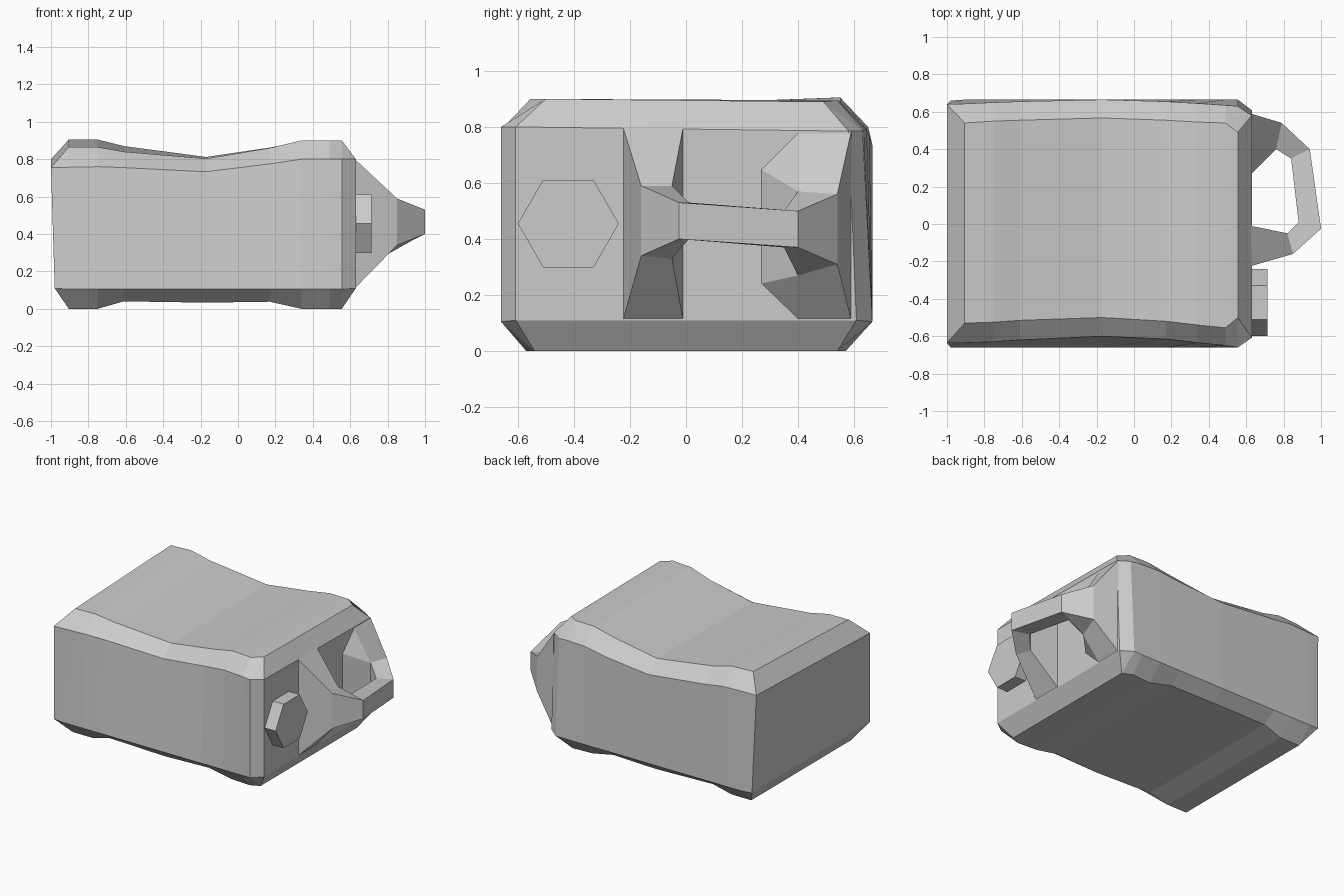
import bpy, bmesh
from math import cos, sin, tau


def loft(name, rings):
    """Skin a row of equal-length rings, cap both ends, merge collapsed points."""
    bm = bmesh.new()
    rows = [[bm.verts.new(p) for p in r] for r in rings]
    n = len(rows[0])
    for a, b in zip(rows, rows[1:]):
        for i in range(n):
            j = (i + 1) % n
            bm.faces.new((a[i], a[j], b[j], b[i]))
    bm.faces.new(rows[0])
    bm.faces.new(rows[-1])
    bmesh.ops.remove_doubles(bm, verts=bm.verts, dist=0.0005)
    bmesh.ops.recalc_face_normals(bm, faces=bm.faces)
    mesh = bpy.data.meshes.new(name)
    bm.to_mesh(mesh)
    bm.free()
    obj = bpy.data.objects.new(name, mesh)
    bpy.context.collection.objects.link(obj)
    return obj


# Body: chamfered sections along x
# x, base z, base half width, front side (y, z), front top (y, z), back side (y, z), back top (y, z)
sections = [
    (-0.905, 0.00, 0.56, -0.635, 0.757, -0.53, 0.865, 0.643, 0.80, 0.54, 0.905),
    (-0.75, 0.00, 0.56, -0.63, 0.76, -0.525, 0.865, 0.65, 0.80, 0.55, 0.905),
    (-0.61, 0.04, 0.57, -0.62, 0.755, -0.515, 0.84, 0.655, 0.78, 0.555, 0.87),
    (-0.17, 0.033, 0.58, -0.60, 0.733, -0.50, 0.803, 0.665, 0.735, 0.567, 0.812),
    (0.17, 0.038, 0.57, -0.615, 0.775, -0.52, 0.86, 0.655, 0.765, 0.555, 0.862),
    (0.34, 0.00, 0.56, -0.635, 0.80, -0.54, 0.90, 0.645, 0.79, 0.545, 0.895),
    (0.49, 0.00, 0.57, -0.65, 0.80, -0.555, 0.90, 0.635, 0.79, 0.54, 0.895),
    (0.555, 0.00, 0.54, -0.66, 0.80, -0.50, 0.90, 0.63, 0.785, 0.49, 0.89),
]


def end_ring(xlo, xhi, w, front, back):
    lo = [(xlo, w, 0.11)] * 2, [(xlo, -w, 0.11)] * 2
    return lo[0][:1] + lo[1] + [(xhi, *front)] * 2 + [(xhi, *back)] * 2 + lo[0][:1]


rings = [end_ring(-0.98, -1.0, 0.66, (-0.635, 0.755), (0.64, 0.80))]
for x, zb, w, fy, fz, fty, ftz, by, bz, bty, btz in sections:
    rings.append([(x, w, zb), (x, -w, zb), (x, -0.66, 0.105), (x, fy, fz),
                  (x, fty, ftz), (x, bty, btz), (x, by, bz), (x, 0.665, 0.105)])
rings.append(end_ring(0.63, 0.63, 0.608, (-0.608, 0.80), (0.58, 0.785)))
loft("body", rings)

# Carry handle: outer edge and inner edge, each as x, y, top z, bottom z
path = [
    ((0.79, 0.54, 0.56, 0.31), (0.76, 0.40, 0.57, 0.27)),
    ((0.94, 0.40, 0.50, 0.37), (0.84, 0.35, 0.50, 0.37)),
    ((1.00, -0.025, 0.53, 0.40), (0.88, 0.01, 0.53, 0.40)),
    ((0.85, -0.16, 0.59, 0.34), (0.82, -0.05, 0.59, 0.33)),
    ((0.625, -0.225, 0.80, 0.11), (0.625, -0.01, 0.80, 0.11)),
]


def handle_ring(outer, inner, mid=None):
    pts = [outer, mid or inner, inner]
    return ([(x, y, hi) for x, y, hi, lo in pts]
            + [(x, y, lo) for x, y, hi, lo in reversed(pts)])


back_root = handle_ring((0.625, 0.59, 0.785, 0.11), (0.625, 0.265, 0.65, 0.24),
                        (0.625, 0.40, 0.785, 0.11))
loft("handle", [back_root] + [handle_ring(*p) for p in path])

# Six-sided knob beside the handle
loft("knob", [[(x, -0.42 + 0.18 * cos(tau * i / 6), 0.455 + 0.18 * sin(tau * i / 6))
               for i in range(6)] for x in (0.61, 0.715)])
